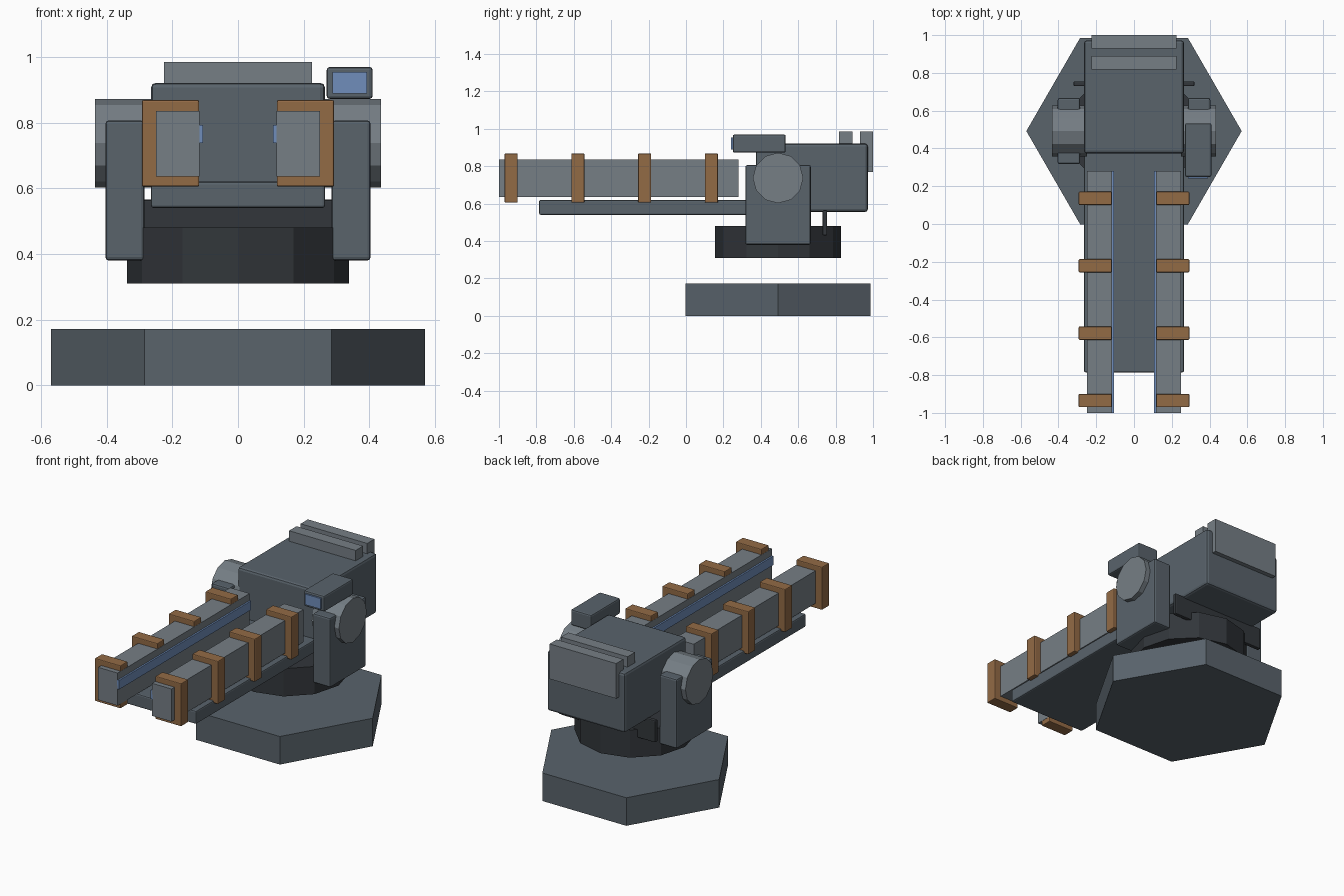
import bpy, math

if "Cube" in bpy.data.objects:
    bpy.data.objects.remove(bpy.data.objects["Cube"])


def paint(name, rgb):
    m = bpy.data.materials.new(name)
    m.diffuse_color = (*rgb, 1)
    m.use_nodes = True
    m.node_tree.nodes["Principled BSDF"].inputs["Base Color"].default_value = m.diffuse_color
    return m


STEEL = paint("blue_grey_steel", (0.10, 0.125, 0.148))
LIGHT = paint("light_steel", (0.18, 0.21, 0.235))
DARK = paint("dark_steel", (0.032, 0.037, 0.043))
COPPER = paint("copper", (0.29, 0.145, 0.06))
BLUE = paint("blue_glow", (0.16, 0.27, 0.50))


def box(name, x, y, z, mat, bevel=0.0):
    """Box given by its (min, max) range on each axis."""
    ranges = (x, y, z)
    bpy.ops.mesh.primitive_cube_add(size=1, location=[(a + b) / 2 for a, b in ranges])
    ob = bpy.context.object
    ob.name = name
    ob.scale = [abs(b - a) for a, b in ranges]
    bpy.ops.object.transform_apply(location=False, rotation=False, scale=True)
    ob.data.materials.append(mat)
    if bevel:
        mod = ob.modifiers.new("bevel", 'BEVEL')
        mod.width = bevel
        mod.segments = 2
    return ob


def prism(name, sides, radius, depth, loc, mat, rot=(0, 0, 0), spin=0.0):
    """Flat-sided cylinder; spin turns it about its own axis."""
    bpy.ops.mesh.primitive_cylinder_add(vertices=sides, radius=radius, depth=depth)
    ob = bpy.context.object
    ob.name = name
    ob.rotation_euler = (0, 0, spin)
    bpy.ops.object.transform_apply(location=False, rotation=True, scale=False)
    ob.rotation_euler = rot
    ob.location = loc
    ob.data.materials.append(mat)
    return ob


AXIS_Y = 0.492

# Hexagonal foot and floating turntable
prism("hex_base", 6, 0.57, 0.172, (0, AXIS_Y, 0.086), STEEL, spin=math.radians(30))
prism("turntable", 12, 0.338, 0.17, (0, AXIS_Y, 0.395), DARK)

# Cross plate under the housing
box("cross_plate", (-0.32, 0.32), (0.73, 0.755), (0.43, 0.565), DARK, 0.006)

# Main housing, lower tray and rear cooling plates
box("housing", (-0.265, 0.265), (0.373, 0.972), (0.555, 0.921), STEEL, 0.015)
box("tray", (-0.265, 0.265), (-0.785, 0.50), (0.54, 0.62), STEEL, 0.008)
box("cooling_fin", (-0.226, 0.226), (0.818, 0.89), (0.77, 0.985), LIGHT)
box("rear_plate", (-0.226, 0.226), (0.93, 1.0), (0.77, 0.985), LIGHT)

for side, s in (("left", -1), ("right", 1)):
    # Yoke arm and pivot disc
    box(f"yoke_arm_{side}", (s * 0.285, s * 0.404), (0.317, 0.667), (0.38, 0.806), STEEL, 0.01)
    prism(f"pivot_disc_{side}", 12, 0.135, 0.185, (s * 0.3425, AXIS_Y, 0.737), LIGHT,
          rot=(0, math.radians(90), 0))
    # Accelerator barrel with glowing inner strip
    box(f"barrel_{side}", (s * 0.117, s * 0.249), (-1.0, 0.28), (0.635, 0.835), LIGHT)
    box(f"glow_strip_{side}", (s * 0.107, s * 0.124), (-1.0, 0.28), (0.737, 0.792), BLUE)
    # Copper coil bands
    for i in range(4):
        y = -0.935 + i * 0.357
        box(f"coil_band_{side}_{i + 1}", (s * 0.118, s * 0.293), (y - 0.035, y + 0.035),
            (0.605, 0.868), COPPER, 0.005)

# Sight box with lens
box("sight", (0.27, 0.41), (0.25, 0.533), (0.872, 0.969), STEEL, 0.009)
box("sight_lens", (0.287, 0.393), (0.241, 0.27), (0.889, 0.954), BLUE)
